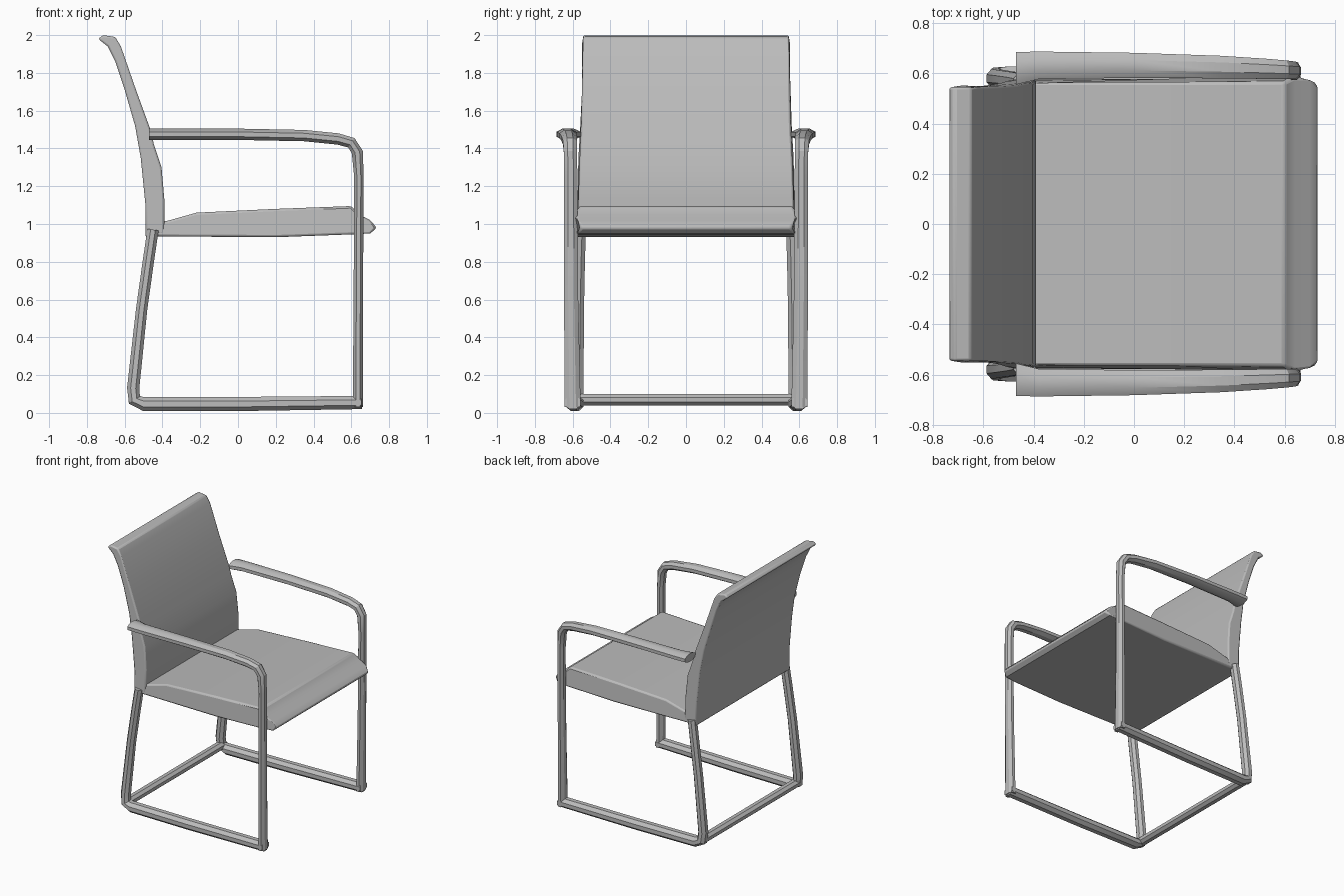
import bpy, bmesh, math
from mathutils import Vector

cube = bpy.data.objects.get("Cube")
if cube:
    bpy.data.objects.remove(cube, do_unlink=True)

grey = bpy.data.materials.new("light grey")
grey.use_nodes = True
GREY = (0.5, 0.5, 0.5, 1)
grey.diffuse_color = GREY
grey.node_tree.nodes["Principled BSDF"].inputs["Base Color"].default_value = GREY


def finish(name, bm, bevel=0):
    bmesh.ops.recalc_face_normals(bm, faces=bm.faces)
    mesh = bpy.data.meshes.new(name)
    bm.to_mesh(mesh)
    bm.free()
    mesh.materials.append(grey)
    ob = bpy.data.objects.new(name, mesh)
    bpy.context.collection.objects.link(ob)
    if bevel:
        mod = ob.modifiers.new("soft edge", "BEVEL")
        mod.width, mod.segments = bevel, 2
        mod.limit_method, mod.angle_limit = "ANGLE", math.radians(40)
    bpy.ops.object.select_all(action="DESELECT")
    bpy.context.view_layer.objects.active = ob
    ob.select_set(True)
    bpy.ops.object.shade_smooth_by_angle(angle=math.radians(30))
    return ob


def tube(name, path, side):
    """Sweep a flattened octagon along (point, width along side, thickness)."""
    bm, rings = bmesh.new(), []
    pts = [Vector(p[0]) for p in path]
    for i, (_, width, thick) in enumerate(path):
        tangent = pts[min(i + 1, len(pts) - 1)] - pts[max(i - 1, 0)]
        across = side.cross(tangent).normalized()
        ring = []
        for k in range(8):
            a = math.radians(45 * k + 22.5)
            u, v = math.cos(a) * 0.54 * width, math.sin(a) * 0.54 * thick
            ring.append(bm.verts.new(pts[i] + side * u + across * v))
        rings.append(ring)
    for a, b in zip(rings, rings[1:]):
        for k in range(8):
            bm.faces.new((a[k], a[k - 1], b[k - 1], b[k]))
    bm.faces.new(rings[0])
    bm.faces.new(rings[-1])
    return finish(name, bm)


def cushion(name, profile, bevel):
    """Span a side profile of (x, z, half width) across the chair."""
    bm = bmesh.new()
    left = [bm.verts.new((x, w, z)) for x, z, w in profile]
    right = [bm.verts.new((x, -w, z)) for x, z, w in profile]
    for i in range(len(profile)):
        bm.faces.new((left[i], left[i - 1], right[i - 1], right[i]))
    bm.faces.new(left)
    bm.faces.new(right)
    return finish(name, bm, bevel)


# Upholstery
cushion("seat", [
    (-0.48, 0.935, 0.575), (0.2, 0.93, 0.58), (0.6, 0.945, 0.585), (0.7, 0.95, 0.58),
    (0.735, 0.98, 0.55), (0.70, 1.02, 0.58), (0.64, 1.05, 0.585), (0.6, 1.095, 0.565),
    (0.2, 1.08, 0.565), (-0.22, 1.06, 0.565), (-0.38, 1.015, 0.565), (-0.48, 1.01, 0.57)],
    0.012)
cushion("backrest", [
    (-0.49, 0.93, 0.575), (-0.49, 1.1, 0.575), (-0.515, 1.35, 0.57), (-0.545, 1.52, 0.56),
    (-0.6, 1.71, 0.55), (-0.65, 1.86, 0.55), (-0.69, 1.94, 0.55), (-0.74, 1.98, 0.545),
    (-0.715, 2.0, 0.545), (-0.65, 1.99, 0.545), (-0.62, 1.94, 0.55), (-0.54, 1.71, 0.55),
    (-0.46, 1.49, 0.555), (-0.445, 1.42, 0.56), (-0.405, 1.3, 0.565), (-0.39, 1.13, 0.57),
    (-0.39, 0.95, 0.575)], 0.01)

# Metal frame: both sides share one set of paths
Y = Vector((0, 1, 0))
for label, s in (("left", 1), ("right", -1)):
    tube(label + "_arm_and_front_leg", [
        ((-0.47, s * 0.62, 1.475), 0.13, 0.06), ((-0.38, s * 0.632, 1.475), 0.11, 0.06),
        ((0.0, s * 0.632, 1.475), 0.10, 0.06), ((0.35, s * 0.625, 1.468), 0.09, 0.06),
        ((0.53, s * 0.618, 1.45), 0.08, 0.06), ((0.60, s * 0.614, 1.43), 0.075, 0.06),
        ((0.632, s * 0.612, 1.38), 0.07, 0.06), ((0.64, s * 0.61, 1.25), 0.07, 0.05),
        ((0.637, s * 0.608, 0.6), 0.075, 0.05), ((0.635, s * 0.60, 0.03), 0.085, 0.055)], Y)
    tube(label + "_floor_rail_and_rear_leg", [
        ((0.655, s * 0.60, 0.055), 0.085, 0.07), ((0.0, s * 0.592, 0.047), 0.085, 0.075),
        ((-0.50, s * 0.585, 0.047), 0.085, 0.075), ((-0.548, s * 0.583, 0.068), 0.08, 0.07),
        ((-0.555, s * 0.58, 0.13), 0.075, 0.065), ((-0.51, s * 0.575, 0.55), 0.07, 0.06),
        ((-0.475, s * 0.57, 0.8), 0.07, 0.06), ((-0.45, s * 0.565, 0.97), 0.07, 0.06)], Y)

# Rear crossbar between the floor rails
tube("rear_crossbar", [((-0.545, -0.585, 0.07), 0.07, 0.06),
                       ((-0.545, 0.585, 0.07), 0.07, 0.06)], Vector((1, 0, 0)))
